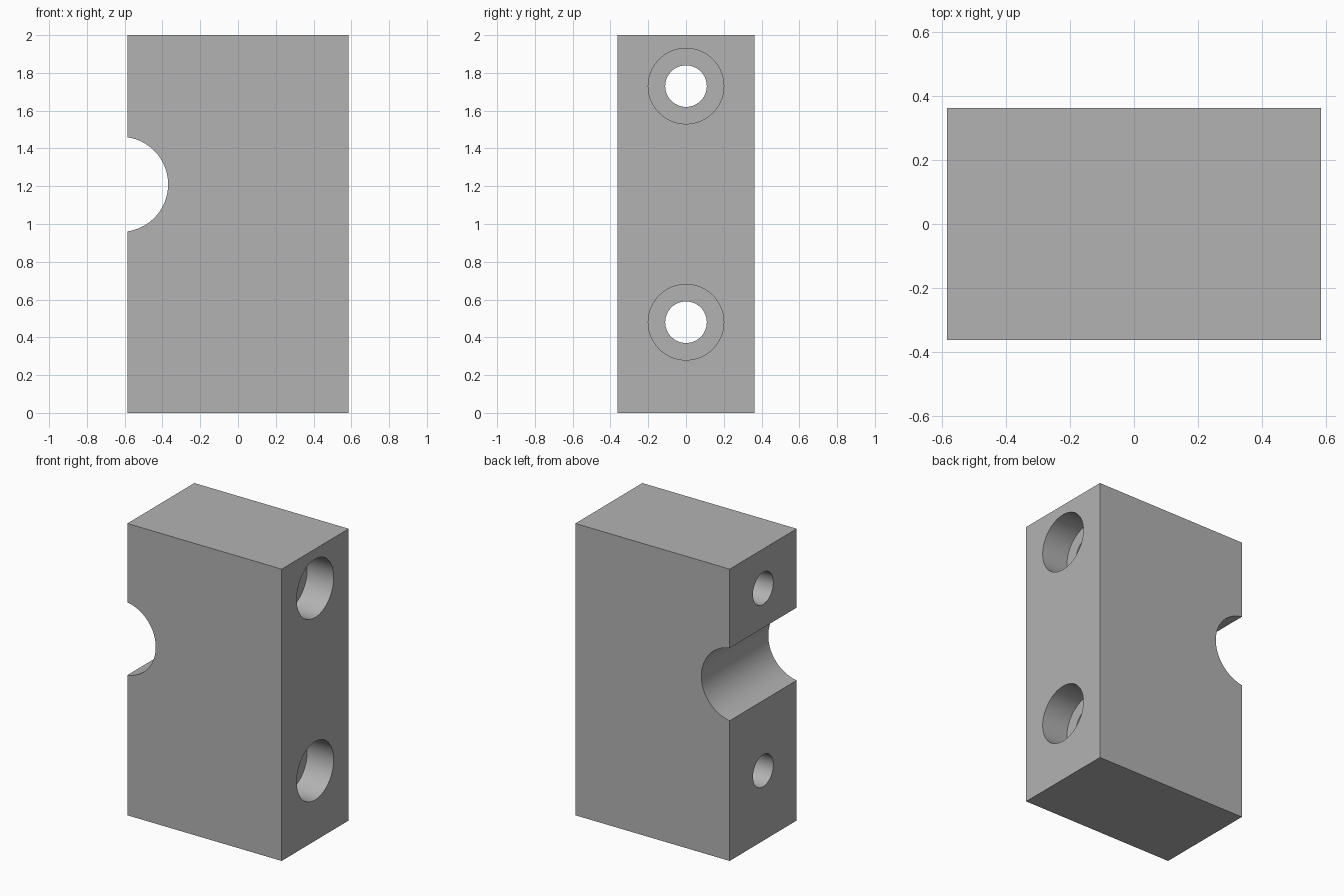
import bpy
import math

cube = bpy.data.objects.get("Cube")
if cube:
    bpy.data.objects.remove(cube, do_unlink=True)

WIDTH, DEPTH, HEIGHT = 1.17, 0.725, 2.0
HOLE_HEIGHTS = (0.48, 1.73)
BORE_DEPTH = 0.2

grey = bpy.data.materials.new("plain grey")
grey.use_nodes = True
colour = (0.45, 0.45, 0.45, 1.0)
grey.diffuse_color = colour
grey.node_tree.nodes["Principled BSDF"].inputs["Base Color"].default_value = colour

# Solid block
bpy.ops.mesh.primitive_cube_add(size=1, location=(0, 0, HEIGHT / 2))
block = bpy.context.object
block.name = "clamp_block"
block.scale = (WIDTH, DEPTH, HEIGHT)
bpy.ops.object.transform_apply(location=True, rotation=False, scale=True)
block.data.materials.append(grey)


def cut_cylinder(name, radius, length, location, rotation):
    """Subtract a round cutter from the block, then discard the cutter."""
    bpy.ops.mesh.primitive_cylinder_add(
        vertices=96, radius=radius, depth=length, location=location, rotation=rotation)
    cutter = bpy.context.object
    cutter.name = name
    cutter.hide_render = True
    cutter.data.materials.append(grey)
    cut = block.modifiers.new(name, "BOOLEAN")
    cut.operation = "DIFFERENCE"
    cut.solver = "EXACT"
    cut.object = cutter
    bpy.ops.object.select_all(action="DESELECT")
    block.select_set(True)
    bpy.context.view_layer.objects.active = block
    bpy.ops.object.modifier_apply(modifier=cut.name)
    bpy.data.objects.remove(cutter, do_unlink=True)


along_x = (0, math.pi / 2, 0)
along_y = (math.pi / 2, 0, 0)

# Bolt holes with counterbores on the right-hand face
for z in HOLE_HEIGHTS:
    cut_cylinder("bolt_hole", 0.11, WIDTH * 2, (0, 0, z), along_x)
    cut_cylinder("counterbore", 0.2, BORE_DEPTH * 2, (WIDTH / 2, 0, z), along_x)

# Round groove across the opposite face
cut_cylinder("rod_groove", 0.252, DEPTH * 2, (-0.622, 0, 1.21), along_y)

bpy.ops.object.shade_smooth_by_angle(angle=math.radians(30))
